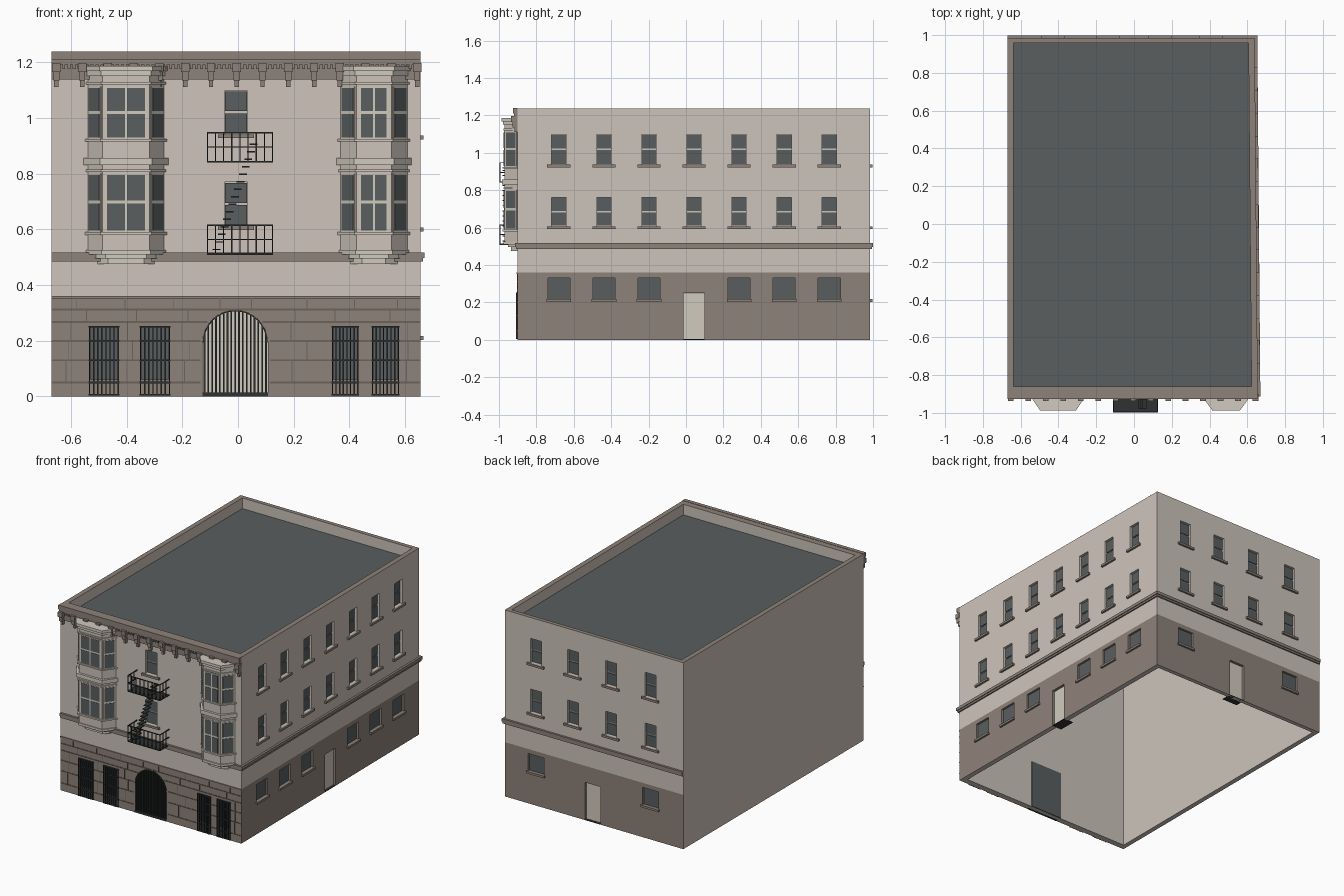
import bpy, bmesh, random
from math import cos, sin, pi, sqrt
from mathutils import Vector

if "Cube" in bpy.data.objects:
    bpy.data.objects.remove(bpy.data.objects["Cube"])
random.seed(4)


def material(name, *rgb):
    m = bpy.data.materials.new(name)
    m.use_nodes = True
    m.diffuse_color = (*rgb, 1)
    m.node_tree.nodes["Principled BSDF"].inputs["Base Color"].default_value = (*rgb, 1)
    return m


CREAM = material("cream_stucco", .61, .55, .495)
PALE = material("pale_trim", .64, .595, .515)
BROWN = material("brown_stone", .27, .225, .193)
JOINT = material("dark_joint", .15, .125, .105)
GLASS = material("slate_glass", .1, .112, .115)
IRON = material("black_iron", .03, .032, .032)

LEFT, RIGHT, REAR_RIGHT, FRONT, BACK, TOP = -.67, .655, .639, -.9, .985, 1.236
RECESS = .02
parts = {}


class Plane:
    """Upright plane: u runs along it, z goes up, d points outward."""
    def __init__(self, origin, direction):
        self.o = Vector((*origin, 0))
        self.e = Vector((*direction, 0)).normalized()
        self.n = Vector((self.e.y, -self.e.x, 0))
        self.holes = []

    def at(self, u, z, d):
        return self.o + self.e * u + self.n * d + Vector((0, 0, z))


front = Plane((0, FRONT), (1, 0))
right = Plane((RIGHT - .0077, 0), (-.0085, 1))
back = Plane((0, BACK), (-1, 0))


def extrude(name, mat, points, vector):
    bm = parts.setdefault(name, (bmesh.new(), [mat]))[0]
    a = [bm.verts.new(p) for p in points]
    b = [bm.verts.new(p + vector) for p in points]
    bm.faces.new(a)
    bm.faces.new(b[::-1])
    for i in range(len(a)):
        j = (i + 1) % len(a)
        bm.faces.new((a[j], a[i], b[i], b[j]))


def prism(name, mat, plane, outline, d0, d1):
    extrude(name, mat, [plane.at(u, z, d0) for u, z in outline], plane.n * (d1 - d0))


def box(name, mat, plane, u0, u1, z0, z1, d0, d1):
    prism(name, mat, plane, [(u0, z0), (u1, z0), (u1, z1), (u0, z1)], d0, d1)


def pocket(plane, u0, u1, z0, z1):
    plane.holes.append((u0, u1, z0, z1))


def glass(plane, u0, u1, z0, z1):
    box("window_glass", GLASS, plane, u0, u1, z0, z1, -RECESS, -RECESS + .006)


def sill(plane, u, half, z):
    box("window_sills", BROWN, plane, u - half, u + half, z - .014, z, 0, .013)


def sash_window(plane, u, z0, z1, half=.038):
    pocket(plane, u - half - .002, u + half + .002, z0 - .004, z1 + .002)
    mid = (z0 + z1) / 2
    glass(plane, u - half, u + half, z0, mid - .004)
    glass(plane, u - half, u + half, mid + .004, z1)
    sill(plane, u, half + .024, z0 - .004)


def low_window(plane, u):
    pocket(plane, u - .059, u + .059, .215, .33)
    glass(plane, u - .059, u + .059, .215, .33)
    sill(plane, u, .066, .217)


def side_door(plane, u):
    pocket(plane, u - .056, u + .056, 0, .25)
    box("doors", PALE, plane, u - .055, u + .055, .004, .248, -RECESS, -RECESS + .005)
    box("door_thresholds", IRON, plane, u - .056, u + .056, 0, .004, -.07, 0)


# Side and rear windows and doors
for plane, columns, low, door in (
        (right, [-.68 + .241 * i for i in range(7)], (0, 1, 2, 4, 5, 6), .043),
        (back, (-.41, -.14, .14, .43), (0, 3), .005)):
    for i, u in enumerate(columns):
        sash_window(plane, u, .94, 1.096)
        sash_window(plane, u, .61, .76)
        if i in low:
            low_window(plane, u)
    side_door(plane, door)

# Front middle windows
for z0, z1 in ((.945, 1.095), (.615, .767)):
    sash_window(front, -.007, z0, z1, .04)

# Arched gate
AX, AR, AZ = -.01, .117, .193


def arc(a0, a1, r=AR):
    return [(AX + r * cos(a0 + (a1 - a0) * i / 12), AZ + r * sin(a0 + (a1 - a0) * i / 12)) for i in range(13)]


pocket(front, AX - AR, AX + AR, 0, AZ + AR)
for s, a in ((1, 0), (-1, pi)):
    prism("arch_spandrels", BROWN, front, [(AX + s * AR, AZ + AR)] + arc(a, pi / 2), -RECESS, 0)
prism("gate_backing", PALE, front, [(AX - AR, 0), (AX + AR, 0)] + arc(0, pi), -RECESS, -RECESS + .004)
box("gate_inner_panel", GLASS, front, AX - .117, AX + .117, 0, .32, -.046, -.038)
for i in range(17):
    u = (i - 8) * .0138
    box("gate_bars", IRON, front, AX + u - .003, AX + u + .003, 0,
        AZ + sqrt(AR ** 2 - u ** 2), -.014, 0)
box("gate_bars", IRON, front, AX - AR, AX + AR, 0, .014, -.014, .002)
prism("gate_rim", IRON, front, arc(0, pi) + arc(pi, 0, AR - .004), -.014, .002)

# Barred ground windows
grilles = [(-.533, -.43), (-.35, -.246), (.339, .43), (.483, .576)]
for a, b in grilles:
    pocket(front, a + .003, b - .003, .06, .25)
    glass(front, a + .003, b - .003, .06, .25)
    for i in range(8):
        u = a + (b - a) * i / 7
        box("window_bars", IRON, front, u - .0022, u + .0022, .003, .252, .002, .01)
    for z in (.006, .05, .13, .2, .25):
        box("window_bars", IRON, front, a - .004, b + .004, z - .003, z + .003, .002, .008)

# Stone courses on the front base
courses = [.05, .13, .2, .267, .312]
for z, above in zip(courses, courses[1:] + [.355]):
    rise = max(0, z - AZ)
    reach = sqrt(max(0, AR ** 2 - rise ** 2))
    holes = [(a - .005, b + .005) for a, b in grilles if z < .26]
    holes = sorted(holes + ([(AX - reach - .008, AX + reach + .008)] if reach else []))
    start = LEFT
    for a, b in holes + [(RIGHT, RIGHT)]:
        box("stone_joints", JOINT, front, start, a, z - .003, z + .003, 0, .003)
        count = max(1, int((a - start) / .16))
        if a - start > .05:
            for k in range(count):
                u = start + (a - start) * (k + random.uniform(.3, .7)) / count
                box("stone_joints", JOINT, front, u - .0015, u + .0015, z, above, 0, .003)
        start = b
box("base_ledge", BROWN, front, LEFT, RIGHT, .352, .36, 0, .006)

# Belt course round the three open sides
for z0, out in ((.485, .009), (.497, .014)):
    box("belt_course", BROWN, front, LEFT, RIGHT + out, z0, .517, 0, out)
    box("belt_course", BROWN, right, FRONT, BACK, z0, .517, 0, out)
    box("belt_course", BROWN, back, -REAR_RIGHT - out, -LEFT, z0, .517, 0, out)

# Front cornice with dentils and hanging brackets
for z0, z1, out in ((1.137, 1.192, .008), (1.192, 1.21, .02), (1.21, TOP + .002, .026)):
    box("cornice", BROWN, front, LEFT, RIGHT, z0, z1, 0, out)
for i in range(72):
    u = LEFT + .008 + i * .0183
    box("cornice_dentils", BROWN, front, u - .005, u + .005, 1.176, 1.192, .008, .017)
for i in range(15):
    u = -.652 + i * .0925
    for half, z0, z1, out in ((.015, 1.165, 1.197, .036), (.011, 1.135, 1.165, .028),
                              (.008, 1.11, 1.135, .018)):
        box("cornice_brackets", BROWN, front, u - half, u + half, z0, z1, 0, out)


# Two-storey bay windows
def bay(cx, hf, hb):
    y = -.97

    def tier(name, mat, z0, z1, o):
        ring = [(-hb - o, FRONT), (-hf - o * .6, y - o), (hf + o * .6, y - o), (hb + o, FRONT)]
        extrude(name, mat, [Vector((cx + a, b, z0)) for a, b in ring], Vector((0, 0, z1 - z0)))

    tier("bay_bodies", CREAM, .52, 1.17, 0)
    for z0, z1, o in ((.475, .495, -.035), (.495, .51, -.018), (.51, .525, .006), (.58, .59, .01),
                      (.805, .814, .007), (.83, .856, .015), (.916, .925, .01),
                      (1.12, 1.129, .007), (1.15, 1.168, .008), (1.168, 1.186, .017)):
        tier("bay_trim", PALE, z0, z1, o)
    length = sqrt((hb - hf) ** 2 + (FRONT - y) ** 2)
    w = hf - .017
    faces = [(Plane((cx, y), (1, 0)), [(-w, -.004), (.004, w)]),
             (Plane((cx - hb, FRONT), (hb - hf, y - FRONT)), [(length * .12, length * .86)]),
             (Plane((cx + hf, y), (hb - hf, FRONT - y)), [(length * .14, length * .88)])]
    for plane, panes in faces:
        for z0, m0, m1, z1 in ((.595, .692, .704, .795), (.93, 1.014, 1.025, 1.107)):
            box("bay_frames", PALE, plane, panes[0][0] - .006, panes[-1][1] + .006, z0 - .004, z1 + .006, 0, .003)
            for a, b in panes:
                box("bay_glass", GLASS, plane, a, b, z0, m0, .001, .005)
                box("bay_glass", GLASS, plane, a, b, m1, z1, .001, .005)


bay(-.402, .085, .137)
bay(.488, .063, .12)

# Fire escape: balconies and stair treads
X0, X1, OUT = -.112, .126, .097
for z in (.508, .84):
    box("balcony_floors", IRON, front, X0, X1, z, z + .006, 0, OUT)
    for h in (.055, .106):
        box("balcony_rails", IRON, front, X0, X1, z + h - .002, z + h + .003, OUT - .005, OUT)
        for u in (X0, X1 - .005):
            box("balcony_rails", IRON, front, u, u + .005, z + h - .002, z + h + .003, 0, OUT)
    for i in range(9):
        u = X0 + (X1 - X0 - .004) * i / 8
        box("balcony_rails", IRON, front, u, u + .004, z, z + .108, OUT - .004, OUT)
    for u in (X0, X1 - .004):
        for d in (.03, .062):
            box("balcony_rails", IRON, front, u, u + .004, z, z + .108, d, d + .004)
for i in range(15):
    u, z = -.077 + i * .0095, .525 + i * .027
    box("stair_treads", IRON, front, u - .014, u + .014, z, z + .005, .03, .08)

# Main walls: a grid of cells, set back wherever there is an opening
walls = bmesh.new()
parts["walls"] = (walls, [CREAM, BROWN])


def wall_face(corners, brown):
    walls.faces.new([walls.verts.new(p) for p in corners]).material_index = int(brown)


def wall(plane, u0, u1):
    us = sorted({round(v, 4) for h in plane.holes for v in h[:2]} | {u0, u1})
    zs = sorted({round(v, 4) for h in plane.holes for v in h[2:]} | {0, .36, TOP})

    def depth(i, j):
        if not (0 <= i < len(us) - 1 and 0 <= j < len(zs) - 1):
            return None
        u, z = (us[i] + us[i + 1]) / 2, (zs[j] + zs[j + 1]) / 2
        return -RECESS if any(a < u < b and c < z < d for a, b, c, d in plane.holes) else 0

    for i in range(len(us) - 1):
        for j in range(len(zs) - 1):
            a, b, c, d = us[i], us[i + 1], zs[j], zs[j + 1]
            here, brown = depth(i, j), d <= .36
            wall_face([plane.at(u, z, here) for u, z in ((a, c), (b, c), (b, d), (a, d))], brown)
            if here == 0:
                continue
            for di, dj, p, q in ((-1, 0, (a, d), (a, c)), (1, 0, (b, c), (b, d)),
                                 (0, -1, (a, c), (b, c)), (0, 1, (b, d), (a, d))):
                if depth(i + di, j + dj) == 0:
                    wall_face([plane.at(*p, here), plane.at(*q, here), plane.at(*q, 0), plane.at(*p, 0)], brown)


wall(front, LEFT, RIGHT)
wall(right, FRONT, BACK)
wall(back, -REAR_RIGHT, -LEFT)

# Party wall, inner walls, parapet top and base rim
outer = [(LEFT, FRONT), (RIGHT, FRONT), (REAR_RIGHT, BACK), (LEFT, BACK)]
inner = [(LEFT + .032, FRONT + .04), (RIGHT - .033, FRONT + .04),
         (REAR_RIGHT - .033, BACK - .027), (LEFT + .032, BACK - .027)]
wall_face([(*outer[3], 0), (*outer[0], 0), (*outer[0], TOP), (*outer[3], TOP)], False)
for i in range(4):
    p, q, r, s = outer[i], outer[i - 3], inner[i - 3], inner[i]
    wall_face([(*r, 0), (*s, 0), (*s, TOP), (*r, TOP)], False)
    wall_face([(*p, TOP), (*q, TOP), (*r, TOP), (*s, TOP)], True)
    wall_face([(*q, 0), (*p, 0), (*s, 0), (*r, 0)], False)
bmesh.ops.remove_doubles(walls, verts=walls.verts[:], dist=1e-5)

extrude("roof", GLASS, [Vector((*p, 1.158)) for p in inner], Vector((0, 0, .008)))

# Turn the collected parts into objects
for name, (bm, mats) in parts.items():
    mesh = bpy.data.meshes.new(name)
    bmesh.ops.recalc_face_normals(bm, faces=bm.faces)
    bm.to_mesh(mesh)
    bm.free()
    for m in mats:
        mesh.materials.append(m)
    bpy.context.collection.objects.link(bpy.data.objects.new(name, mesh))
